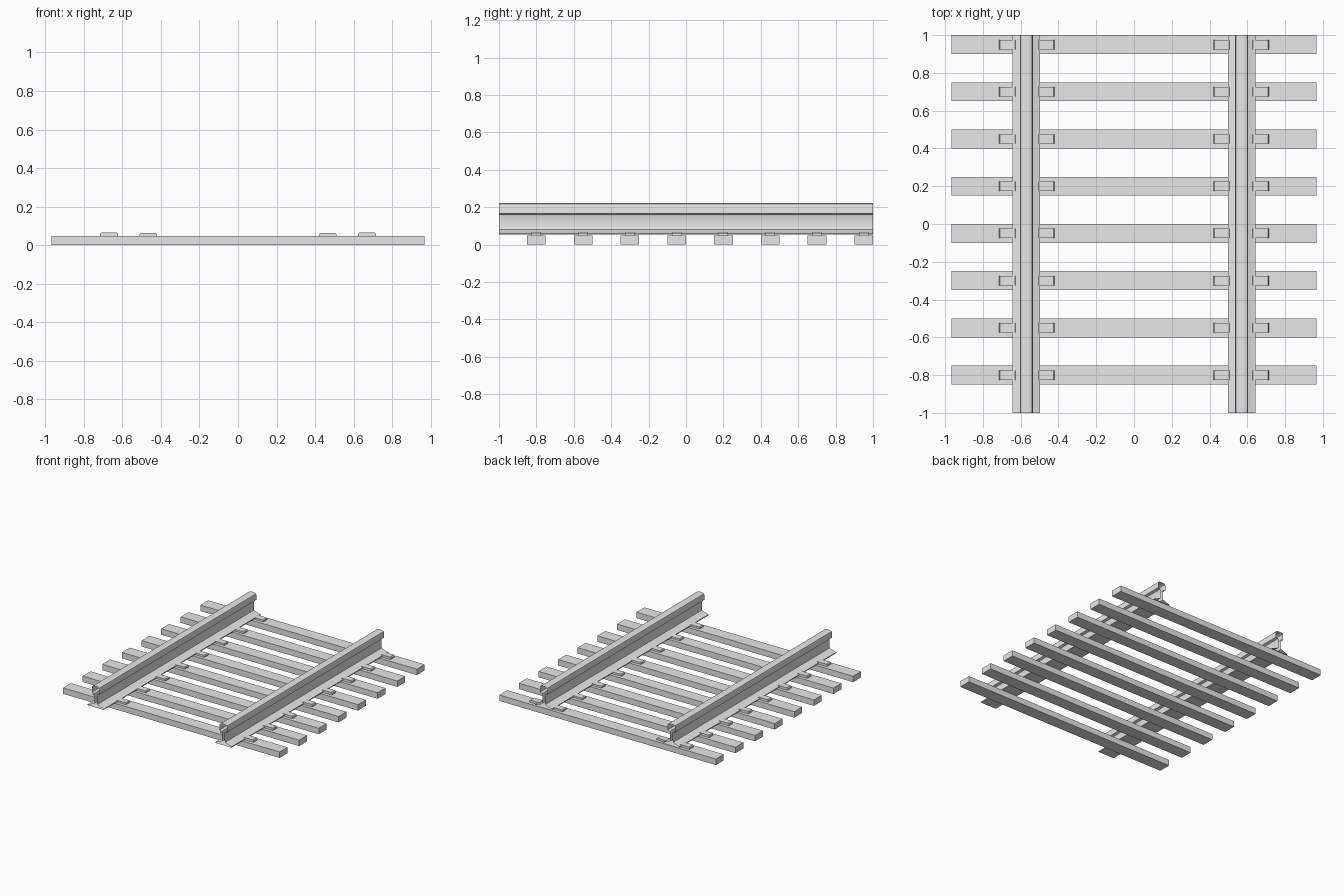
import bpy
import bmesh
import math

if "Cube" in bpy.data.objects:
    bpy.data.objects.remove(bpy.data.objects["Cube"], do_unlink=True)

# One plain grey for everything
grey = bpy.data.materials.new("plain_grey")
grey.use_nodes = True
grey.diffuse_color = (0.8, 0.8, 0.8, 1)
grey.node_tree.nodes["Principled BSDF"].inputs["Base Color"].default_value = (0.8, 0.8, 0.8, 1)


def extrude_profile(name, profile, y0, y1, capped=True, smooth=False):
    """Sweep a closed x-z outline (counter-clockwise seen from the front) along y."""
    bm = bmesh.new()
    front = [bm.verts.new((x, y0, z)) for x, z in profile]
    back = [bm.verts.new((x, y1, z)) for x, z in profile]
    n = len(profile)
    for i in range(n):
        j = (i + 1) % n
        bm.faces.new((front[j], front[i], back[i], back[j]))
    if capped:
        bm.faces.new(front)
        bm.faces.new(back[::-1])
        bmesh.ops.recalc_face_normals(bm, faces=bm.faces)
    mesh = bpy.data.meshes.new(name)
    bm.to_mesh(mesh)
    bm.free()
    mesh.materials.append(grey)
    obj = bpy.data.objects.new(name, mesh)
    bpy.context.collection.objects.link(obj)
    if smooth:
        bpy.ops.object.select_all(action='DESELECT')
        obj.select_set(True)
        bpy.context.view_layer.objects.active = obj
        bpy.ops.object.shade_smooth_by_angle(angle=math.radians(35))
    return obj


def place(profile, cx, side):
    """Shift an outline to cx and mirror it to the given side, keeping its winding."""
    pts = [(side * (cx + x), z) for x, z in profile]
    return pts if side > 0 else pts[::-1]


GAUGE = 0.57          # rail centre distance from the middle
SLEEPER_TOP = 0.048

# Rail section: foot, web and rounded head, right half from bottom to top
half_rail = [(0.072, 0.053), (0.072, 0.060), (0.040, 0.068), (0.014, 0.080),
             (0.011, 0.095), (0.011, 0.150), (0.015, 0.161), (0.034, 0.167),
             (0.034, 0.207), (0.031, 0.216), (0.024, 0.221), (0.012, 0.223)]
rail_outline = half_rail + [(-x, z) for x, z in reversed(half_rail)]

# Clip sections, x measured outwards from the rail centre
outer_clip = [(0.052, 0.044), (0.145, 0.044), (0.145, 0.060), (0.139, 0.067),
              (0.060, 0.067), (0.052, 0.060)]
inner_clip = [(-0.149, 0.044), (-0.060, 0.044), (-0.060, 0.058), (-0.066, 0.063),
              (-0.143, 0.063), (-0.149, 0.057)]

# Rails, open at both ends
for side, label in ((1, "left"), (-1, "right")):
    extrude_profile(f"{label}_rail", place(rail_outline, GAUGE, side),
                    -1, 1, capped=False, smooth=True)

# Sleepers with an outer and an inner clip at each rail
sleeper = [(-0.967, 0), (0.967, 0), (0.967, SLEEPER_TOP), (-0.967, SLEEPER_TOP)]
for i in range(8):
    y = -0.80 + 0.25 * i
    extrude_profile(f"sleeper_{i + 1}", sleeper, y - 0.05, y + 0.05)
    for side, label in ((1, "left"), (-1, "right")):
        for part, outline in (("outer_clip", outer_clip), ("inner_clip", inner_clip)):
            extrude_profile(f"{label}_{part}_{i + 1}", place(outline, GAUGE, side),
                            y - 0.025, y + 0.025)
